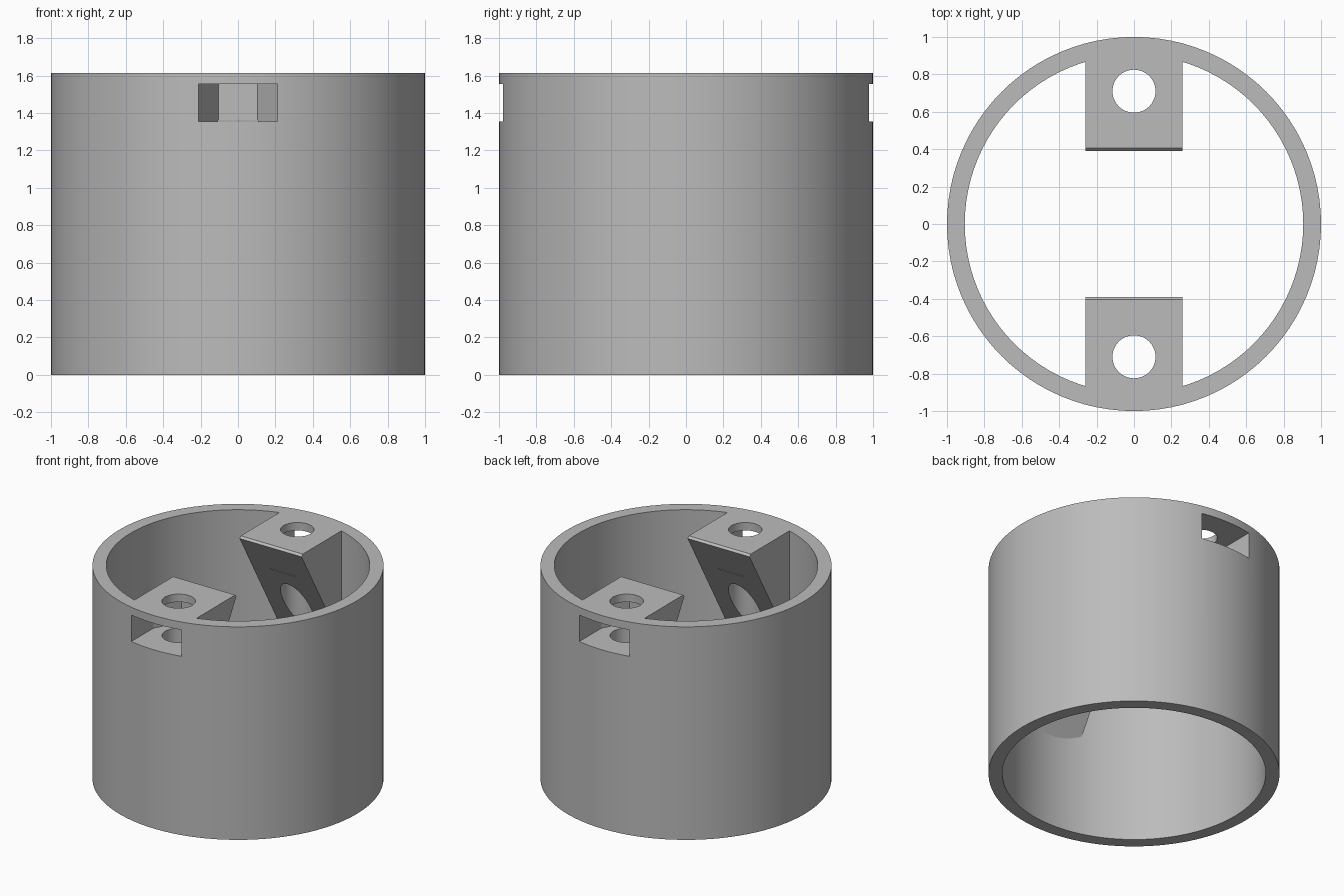
import bpy, bmesh
from math import pi, sqrt, radians
from mathutils import Matrix, Vector

HEIGHT, OUTER, INNER = 1.615, 1.0, 0.905
SCREW_Y, SCREW_R = 0.71, 0.115
NUT_R, NUT_LOW, NUT_HIGH = 0.21, 1.355, 1.555
BOSS_HALF = 0.26

cube = bpy.data.objects.get("Cube")
if cube:
    bpy.data.objects.remove(cube, do_unlink=True)

grey = bpy.data.materials.new("matte grey")
grey.use_nodes = True
colour = (0.5, 0.5, 0.5, 1)
grey.diffuse_color = colour
grey.node_tree.nodes["Principled BSDF"].inputs["Base Color"].default_value = colour


def finish(name, bm):
    bmesh.ops.recalc_face_normals(bm, faces=bm.faces)
    mesh = bpy.data.meshes.new(name)
    bm.to_mesh(mesh)
    bm.free()
    mesh.materials.append(grey)
    obj = bpy.data.objects.new(name, mesh)
    bpy.context.collection.objects.link(obj)
    return obj


def prism(name, points, direction, turn):
    """Extrude a closed outline, then turn it about the vertical axis."""
    bm = bmesh.new()
    face = bm.faces.new([bm.verts.new(p) for p in points])
    moved = bmesh.ops.extrude_face_region(bm, geom=[face], use_keep_orig=True)
    verts = [g for g in moved["geom"] if isinstance(g, bmesh.types.BMVert)]
    bmesh.ops.translate(bm, verts=verts, vec=Vector(direction))
    bmesh.ops.rotate(bm, verts=bm.verts, matrix=Matrix.Rotation(turn, 3, "Z"))
    return finish(name, bm)


def cylinder(name, radius, low, high, y=0, segments=96):
    bm = bmesh.new()
    bmesh.ops.create_cone(bm, cap_ends=True, segments=segments, radius1=radius,
                          radius2=radius, depth=high - low,
                          matrix=Matrix.Translation((0, y, (low + high) / 2)))
    return finish(name, bm)


def combine(target, other, operation):
    mod = target.modifiers.new(operation.lower(), "BOOLEAN")
    mod.operation, mod.solver, mod.object = operation, "EXACT", other
    bpy.context.view_layer.objects.active = target
    bpy.ops.object.modifier_apply(modifier=mod.name)
    bpy.data.objects.remove(other, do_unlink=True)


# Open tube
body = cylinder("tube_with_screw_bosses", OUTER, 0, HEIGHT)
combine(body, cylinder("bore_cutter", INNER, -0.1, HEIGHT + 0.1), "DIFFERENCE")

# Screw bosses with sixty degree undersides and a small top bevel
slope_end = 1.6 - (0.95 - 0.39) * sqrt(3)
boss_outline = [(0.405, HEIGHT), (0.39, 1.6), (0.95, slope_end), (0.95, HEIGHT)]
for turn in (0, pi):
    boss = prism("boss", [(-BOSS_HALF, y, z) for y, z in boss_outline],
                 (2 * BOSS_HALF, 0, 0), turn)
    combine(body, boss, "UNION")

# Vertical screw holes and hexagonal nut slots open to the outside
flat_y = SCREW_Y - NUT_R * sqrt(3) / 2
half_slot = [(NUT_R, 1.2), (NUT_R, SCREW_Y), (NUT_R / 2, flat_y)]
slot_outline = half_slot + [(-x, y) for x, y in reversed(half_slot)]
for side, turn in ((1, 0), (-1, pi)):
    slot = prism("nut_slot_cutter", [(x, y, NUT_LOW) for x, y in slot_outline],
                 (0, 0, NUT_HIGH - NUT_LOW), turn)
    combine(body, slot, "DIFFERENCE")
    hole = cylinder("screw_hole_cutter", SCREW_R, 0.2, HEIGHT + 0.1, side * SCREW_Y, 48)
    combine(body, hole, "DIFFERENCE")

# Smooth curved walls, crisp edges
bpy.ops.object.select_all(action="DESELECT")
body.select_set(True)
bpy.context.view_layer.objects.active = body
bpy.ops.object.shade_smooth_by_angle(angle=radians(25))
